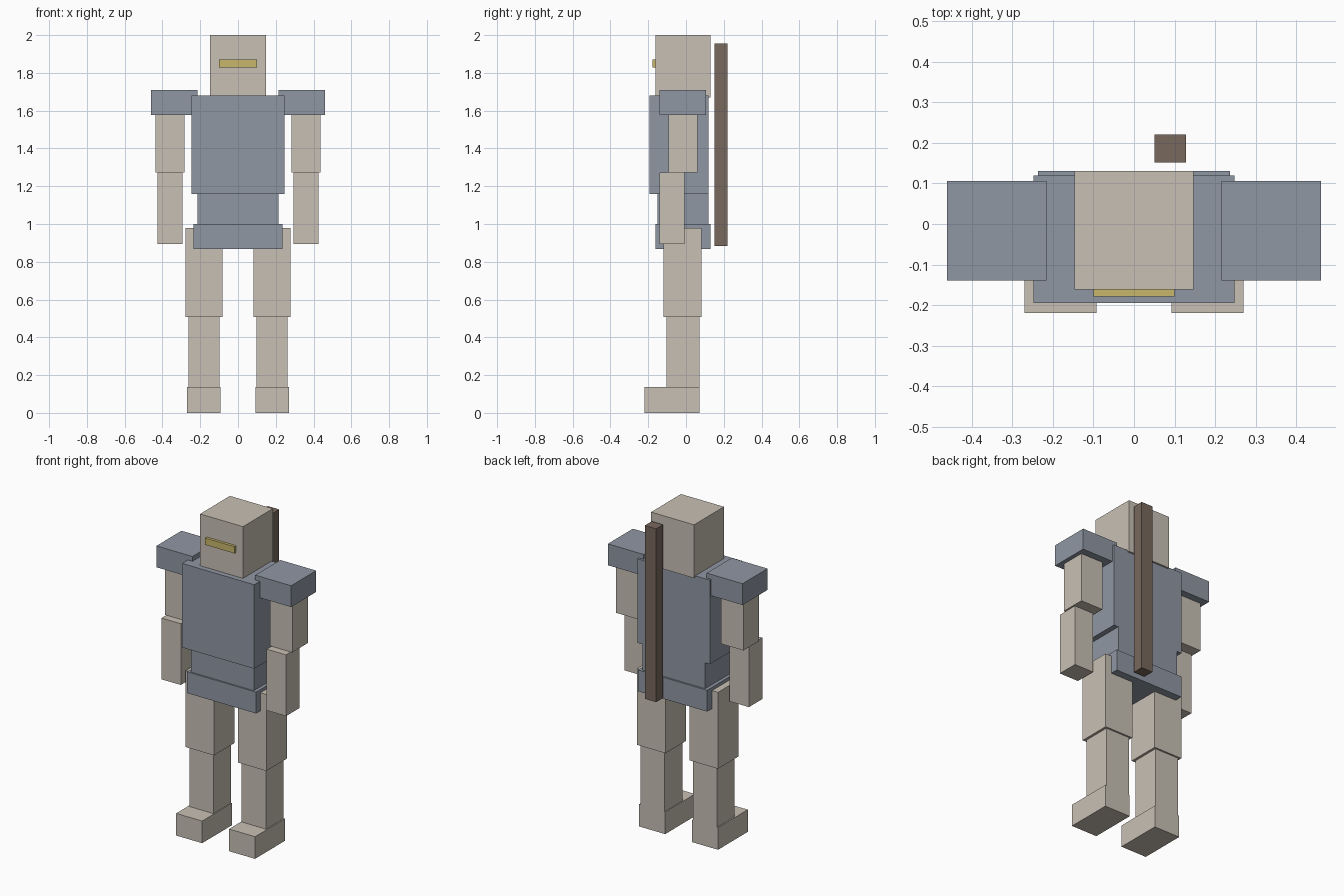
import bpy
from mathutils import Matrix, Vector
import bmesh

cube = bpy.data.objects.get("Cube")
if cube:
    bpy.data.objects.remove(cube, do_unlink=True)


def material(name, rgb):
    mat = bpy.data.materials.new(name)
    mat.use_nodes = True
    color = (*rgb, 1.0)
    mat.diffuse_color = color
    mat.node_tree.nodes["Principled BSDF"].inputs["Base Color"].default_value = color
    return mat


tan = material("warm_tan", (0.58, 0.53, 0.46))
steel = material("steel_blue", (0.28, 0.31, 0.37))
brown = material("dark_brown", (0.19, 0.14, 0.11))
gold = material("gold", (0.58, 0.47, 0.15))


def box(name, x, y, z, mat):
    """Box spanning the given (low, high) ranges."""
    low, high = Vector((x[0], y[0], z[0])), Vector((x[1], y[1], z[1]))
    bm = bmesh.new()
    bmesh.ops.create_cube(bm, size=1, matrix=Matrix.Diagonal((high - low).to_4d()))
    mesh = bpy.data.meshes.new(name)
    bm.to_mesh(mesh)
    bm.free()
    mesh.materials.append(mat)
    obj = bpy.data.objects.new(name, mesh)
    obj.location = (low + high) / 2
    bpy.context.collection.objects.link(obj)


def centred(name, half_width, y, z, mat):
    box(name, (-half_width, half_width), y, z, mat)


def pair(name, x, y, z, mat):
    """Matching boxes on the left (+x) and right (-x)."""
    box("left_" + name, x, y, z, mat)
    box("right_" + name, (-x[1], -x[0]), y, z, mat)


# Head and visor
centred("head", 0.147, (-0.161, 0.131), (1.67, 2.0), tan)
centred("visor", 0.1, (-0.178, -0.155), (1.828, 1.87), gold)

# Armoured body
centred("chest", 0.247, (-0.194, 0.12), (1.16, 1.68), steel)
centred("waist", 0.215, (-0.152, 0.12), (0.98, 1.16), steel)
centred("hips", 0.236, (-0.161, 0.131), (0.868, 1.0), steel)

# Arms
pair("shoulder_pad", (0.215, 0.461), (-0.139, 0.106), (1.578, 1.71), steel)
pair("upper_arm", (0.282, 0.436), (-0.092, 0.061), (1.273, 1.6), tan)
pair("forearm", (0.294, 0.426), (-0.139, -0.007), (0.894, 1.273), tan)

# Legs
pair("thigh", (0.082, 0.277), (-0.118, 0.083), (0.507, 0.98), tan)
pair("shin", (0.097, 0.262), (-0.102, 0.072), (0.137, 0.507), tan)
pair("foot", (0.092, 0.27), (-0.219, 0.072), (0, 0.137), tan)

# Staff carried behind the back
box("staff", (0.05, 0.128), (0.152, 0.22), (0.884, 1.956), brown)
